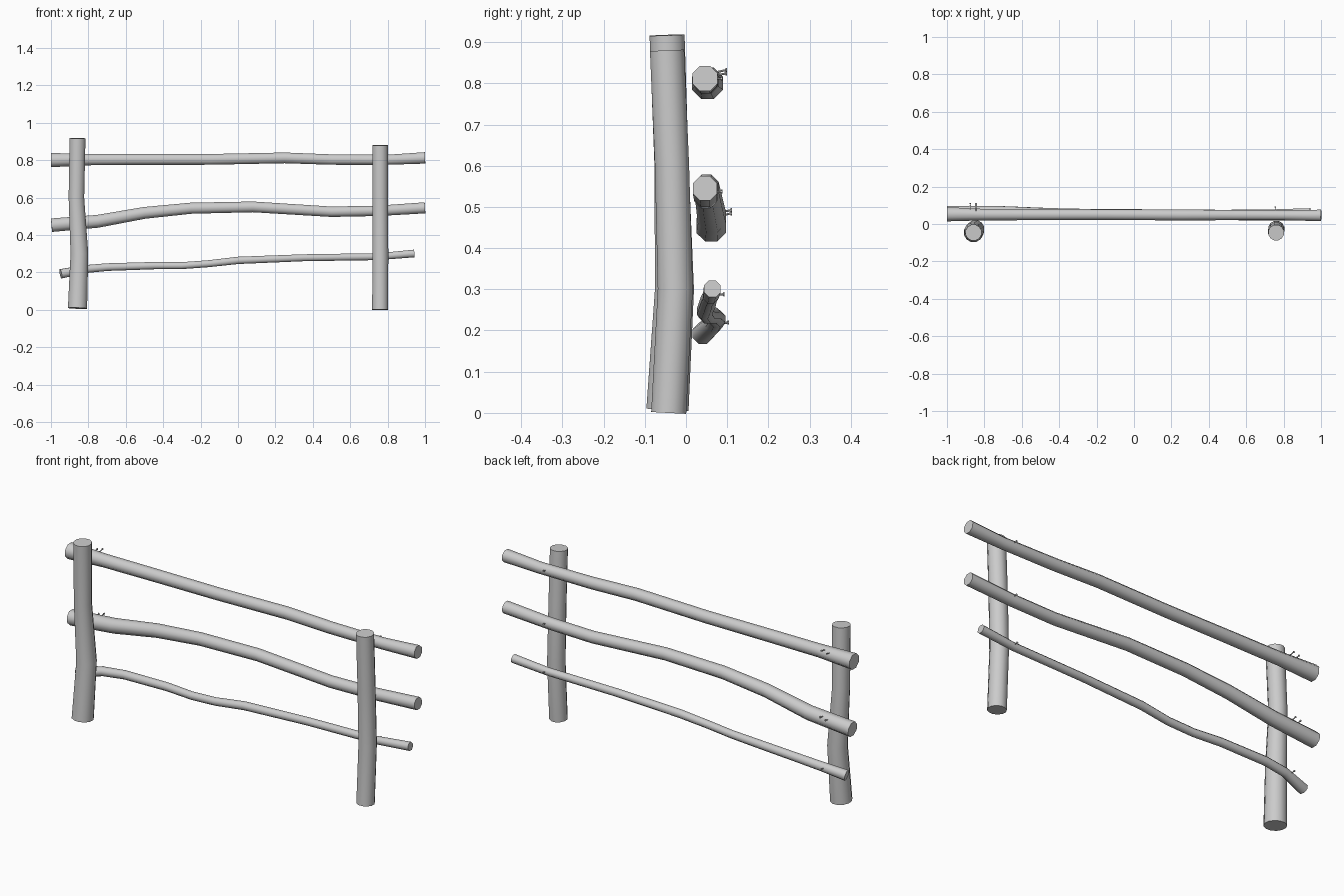
import bpy, bmesh, math
from mathutils import Vector

cube = bpy.data.objects.get("Cube")
if cube:
    bpy.data.objects.remove(cube, do_unlink=True)

wood = bpy.data.materials.new("grey_wood")
wood.use_nodes = True
wood.diffuse_color = (0.6, 0.6, 0.6, 1)
wood.node_tree.nodes["Principled BSDF"].inputs["Base Color"].default_value = (0.6, 0.6, 0.6, 1)


def tube(name, stations, sides, up):
    """Capped log through stations of (x, y, z, radius)."""
    bm = bmesh.new()
    pts = [Vector(s[:3]) for s in stations]
    rings = []
    for i, p in enumerate(pts):
        t = (pts[min(i + 1, len(pts) - 1)] - pts[max(i - 1, 0)]).normalized()
        u = t.cross(Vector(up)).normalized()
        v = t.cross(u)
        ring = []
        for k in range(sides):
            a = math.tau * (k + 0.5) / sides
            ring.append(bm.verts.new(p + stations[i][3] * (u * math.cos(a) + v * math.sin(a))))
        rings.append(ring)
    for a, b in zip(rings, rings[1:]):
        for k in range(sides):
            n = (k + 1) % sides
            bm.faces.new((a[k], a[n], b[n], b[k]))
    bm.faces.new(rings[0])
    bm.faces.new(rings[-1])
    bmesh.ops.recalc_face_normals(bm, faces=bm.faces)
    mesh = bpy.data.meshes.new(name)
    bm.to_mesh(mesh)
    bm.free()
    mesh.materials.append(wood)
    ob = bpy.data.objects.new(name, mesh)
    bpy.context.collection.objects.link(ob)
    bpy.ops.object.select_all(action="DESELECT")
    ob.select_set(True)
    bpy.context.view_layer.objects.active = ob
    bpy.ops.object.shade_smooth_by_angle(angle=math.radians(50))
    return ob


# Upright posts
tube("right_post", [(-.858, -.045, .008, .053), (-.848, -.028, .3, .049),
                    (-.864, -.035, .6, .043), (-.858, -.046, .917, .044)], 12, (0, 1, 0))
tube("left_post", [(.76, -.042, 0, .044), (.761, -.026, .3, .044),
                   (.76, -.034, .6, .043), (.76, -.046, .88, .043)], 12, (0, 1, 0))

# Rails behind the posts
tube("top_rail", [(-1, .052, .8, .041), (-.8, .05, .803, .033), (-.5, .05, .804, .032),
                  (-.15, .05, .804, .031), (.25, .048, .812, .031), (.5, .048, .803, .03),
                  (.8, .047, .802, .029), (1, .046, .812, .033)], 8, (0, 0, 1))
tube("middle_rail", [(-.997, .061, .452, .039), (-.75, .063, .473, .037), (-.5, .055, .518, .034),
                     (-.25, .051, .543, .032), (.08, .05, .55, .031), (.5, .048, .524, .03),
                     (.75, .047, .529, .03), (1, .046, .545, .032)], 8, (0, 0, 1))
tube("bottom_rail", [(-.948, .04, .192, .027), (-.82, .068, .217, .023), (-.7, .075, .228, .022),
                     (-.45, .066, .236, .021), (-.3, .052, .236, .02), (-.16, .045, .246, .02),
                     (0, .052, .264, .021), (.35, .056, .278, .02), (.75, .06, .284, .02),
                     (.943, .064, .301, .022)], 8, (0, 0, 1))


# Nails with small heads through the back of the rails
def nail(name, x, y, z, lift):
    tip = (x, y + .016, z + lift)
    tube(name, [(x, y - .02, z - lift, .0025), (*tip, .0025), (x, y + .0165, z + lift, .005),
                (x, y + .02, z + lift, .005)], 6, (0, 0, 1))


for label, xs, y, z, lift in [("top_right", (-.875, -.845), .08, .82, .004),
                              ("middle_right", (-.875, -.845), .092, .48, .004),
                              ("bottom_right", (-.845,), .084, .217, .002),
                              ("top_left", (.755,), .069, .81, .002),
                              ("middle_left", (.755,), .069, .535, .002),
                              ("bottom_left", (.755,), .074, .286, .002)]:
    for i, x in enumerate(xs):
        nail(f"{label}_nail_{i + 1}", x, y, z + .008 * i, lift)
